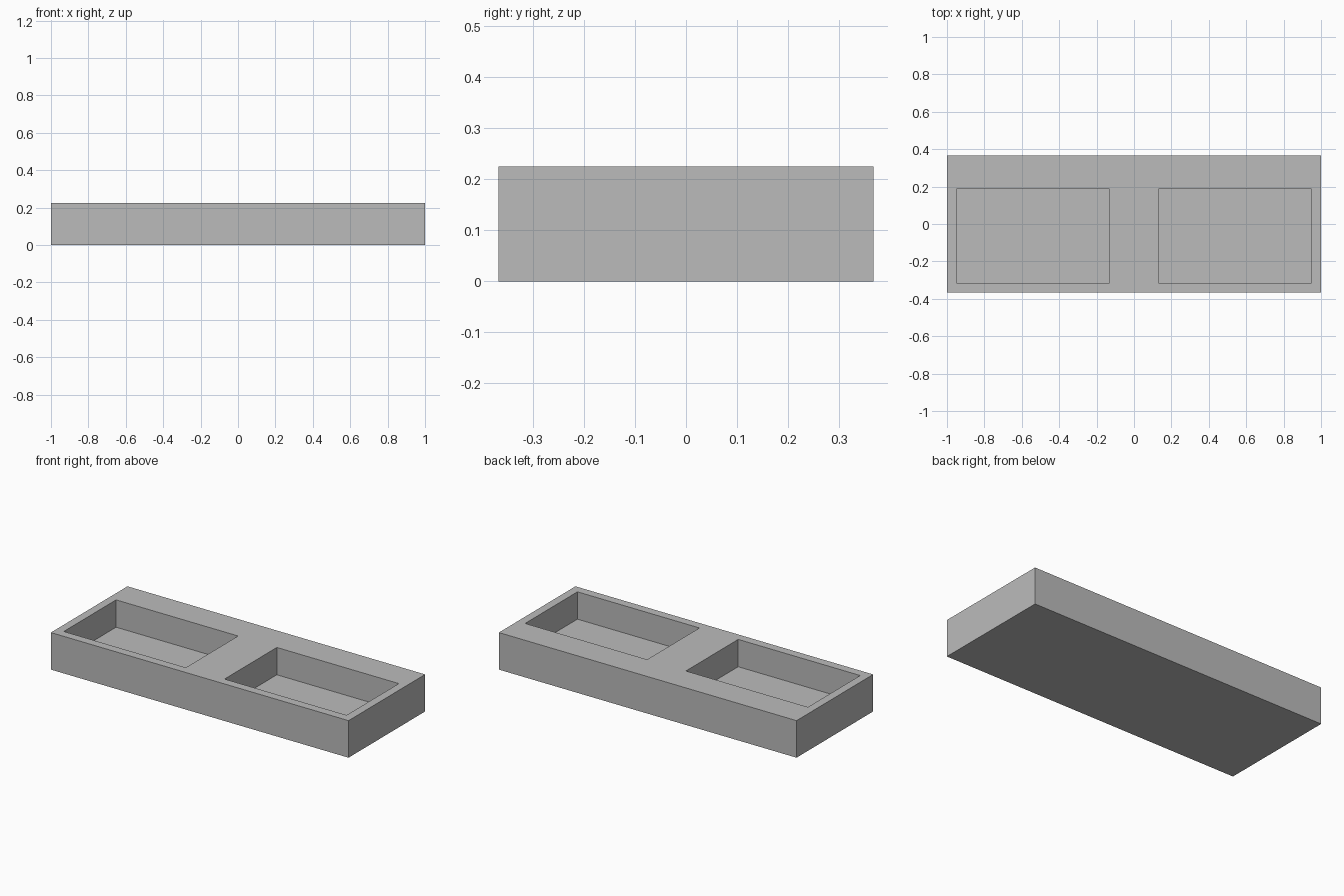
import bpy
import bmesh
from mathutils import Vector

cube = bpy.data.objects.get("Cube")
if cube:
    bpy.data.objects.remove(cube, do_unlink=True)

# Overall slab and pocket dimensions
LENGTH, WIDTH, HEIGHT = 2.0, 0.735, 0.225
FLOOR = 0.059
POCKET_X = (0.13, 0.95)      # mirrored to both sides
POCKET_Y = (-0.315, 0.187)

# Material
grey = bpy.data.materials.new("plain grey")
grey.use_nodes = True
colour = (0.5, 0.5, 0.5, 1.0)
grey.diffuse_color = colour
grey.node_tree.nodes["Principled BSDF"].inputs["Base Color"].default_value = colour

# Solid slab standing on the ground
bm = bmesh.new()
bmesh.ops.create_cube(bm, size=1)
bmesh.ops.scale(bm, vec=(LENGTH, WIDTH, HEIGHT), verts=bm.verts)
bmesh.ops.translate(bm, vec=(0, 0, HEIGHT / 2), verts=bm.verts)


def cut(point, normal):
    """Slice the slab along a plane."""
    geom = bm.verts[:] + bm.edges[:] + bm.faces[:]
    bmesh.ops.bisect_plane(bm, geom=geom, dist=1e-5, plane_co=point, plane_no=normal)


# Outline the two pockets
for side in (-1, 1):
    for x in POCKET_X:
        cut(Vector((side * x, 0, 0)), Vector((1, 0, 0)))
for y in POCKET_Y:
    cut(Vector((0, y, 0)), Vector((0, 1, 0)))


def in_pocket(face):
    c = face.calc_center_median()
    return (face.normal.z > 0.9 and POCKET_X[0] < abs(c.x) < POCKET_X[1]
            and POCKET_Y[0] < c.y < POCKET_Y[1])


# Sink the pocket floors
bm.normal_update()
sunk = bmesh.ops.extrude_discrete_faces(bm, faces=[f for f in bm.faces if in_pocket(f)])
floor_verts = {v for f in sunk["faces"] for v in f.verts}
bmesh.ops.translate(bm, vec=(0, 0, FLOOR - HEIGHT), verts=list(floor_verts))
bmesh.ops.recalc_face_normals(bm, faces=bm.faces)

mesh = bpy.data.meshes.new("two_pocket_tray")
bm.to_mesh(mesh)
bm.free()
mesh.materials.append(grey)
tray = bpy.data.objects.new("two_pocket_tray", mesh)
bpy.context.collection.objects.link(tray)
